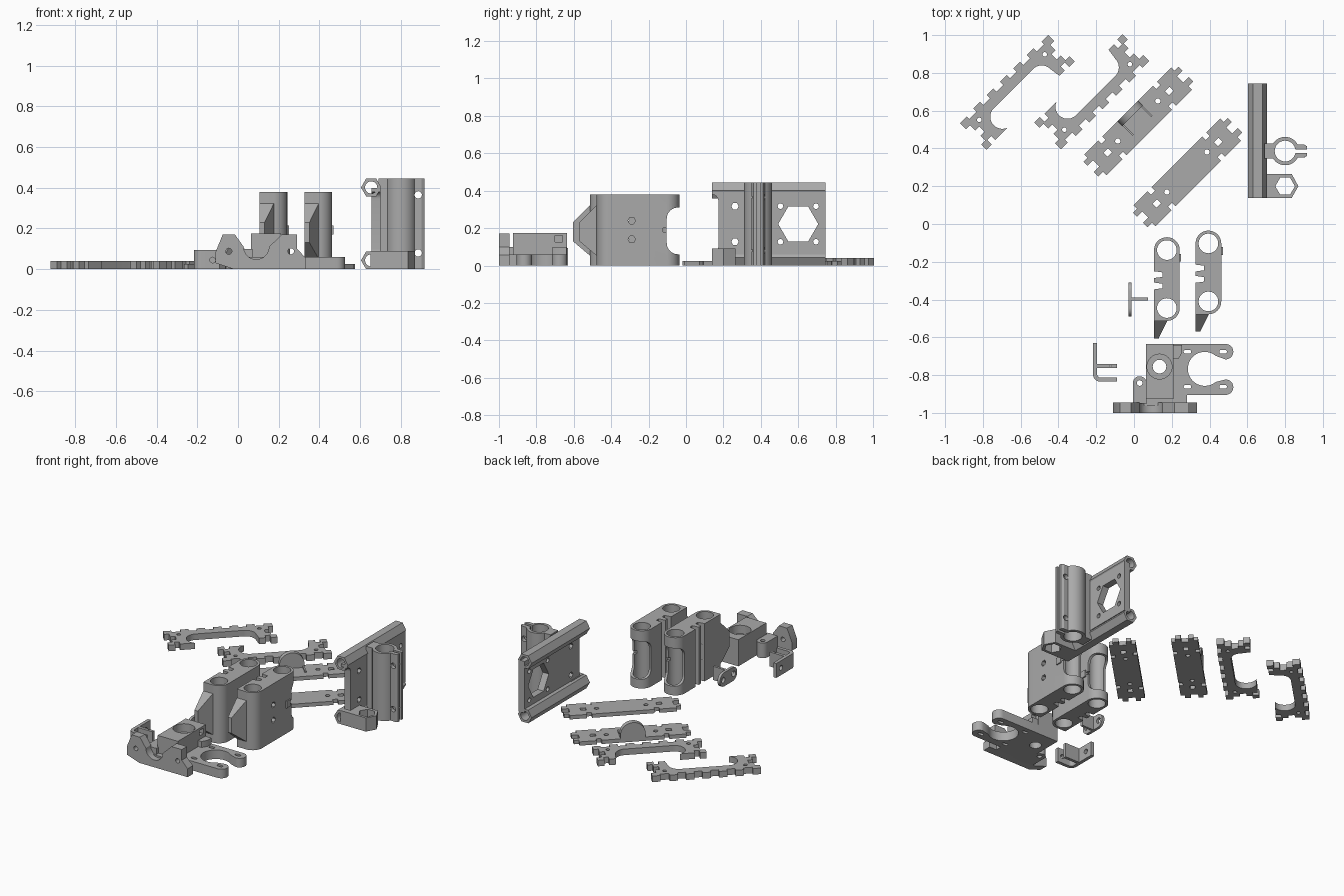
import bpy, bmesh
from math import sin, cos, pi, radians
from mathutils import Matrix

if "Cube" in bpy.data.objects:
    bpy.data.objects.remove(bpy.data.objects["Cube"])

gray = bpy.data.materials.new("plain gray")
gray.use_nodes = True
gray.diffuse_color = (0.4, 0.4, 0.4, 1)
gray.node_tree.nodes["Principled BSDF"].inputs["Base Color"].default_value = (0.4, 0.4, 0.4, 1)
parts = []


def arc(cx, cy, r, a0, a1, n=12):
    angles = [radians(a0 + (a1 - a0) * i / n) for i in range(n + 1)]
    return [(cx + r * cos(a), cy + r * sin(a)) for a in angles]


def ring(cx, cy, r, n=32):
    return arc(cx, cy, r, 0, 360, n)[:-1]


def box(a0, b0, a1, b1):
    return [(a0, b0), (a1, b0), (a1, b1), (a0, b1)]


def slot(cx, cy, half, r):
    return arc(cx + half, cy, r, -90, 90) + arc(cx - half, cy, r, 90, 270)


def mirror(points):
    return [(-a, b) for a, b in reversed(points)]


def finish(name, mesh):
    """Weld the mesh, fix its normals and link it as a part."""
    bm = bmesh.new()
    bm.from_mesh(mesh)
    bmesh.ops.remove_doubles(bm, verts=bm.verts, dist=0.0001)
    bmesh.ops.recalc_face_normals(bm, faces=bm.faces)
    bm.to_mesh(mesh)
    bm.free()
    mesh.materials.clear()
    mesh.materials.append(gray)
    obj = bpy.data.objects.new(name, mesh)
    bpy.context.collection.objects.link(obj)
    parts.append(obj)
    return obj


def extrude(name, loops, lo, hi, axis="z", place=None):
    """Fill an outline with holes and extrude it along an axis."""
    curve = bpy.data.curves.new(name, "CURVE")
    curve.dimensions = "2D"
    curve.fill_mode = "BOTH"
    curve.extrude = (hi - lo) / 2
    for loop in loops:
        spline = curve.splines.new("POLY")
        spline.points.add(len(loop) - 1)
        for point, (a, b) in zip(spline.points, loop):
            point.co = (a, b, 0, 1)
        spline.use_cyclic_u = True
    temp = bpy.data.objects.new(name, curve)
    bpy.context.collection.objects.link(temp)
    graph = bpy.context.evaluated_depsgraph_get()
    mesh = bpy.data.meshes.new_from_object(temp.evaluated_get(graph))
    bpy.data.objects.remove(temp)
    for v in mesh.vertices:
        a, b, h = v.co.x, v.co.y, v.co.z + (lo + hi) / 2
        v.co = {"z": (a, b, h), "y": (a, h, b), "x": (h, a, b)}[axis]
    if place:
        mesh.transform(place)
    return finish(name, mesh)


def cut(obj, loops, lo, hi, axis):
    """Remove extruded outlines from a part."""
    for loop in loops:
        tool = extrude("cutter", [loop], lo, hi, axis)
        parts.remove(tool)
        mod = obj.modifiers.new("cut", "BOOLEAN")
        mod.operation, mod.solver, mod.object = "DIFFERENCE", "EXACT", tool
        graph = bpy.context.evaluated_depsgraph_get()
        mesh = bpy.data.meshes.new_from_object(obj.evaluated_get(graph))
        obj.modifiers.clear()
        obj.data = mesh
        bpy.data.objects.remove(tool)


def diagonal(x, y):
    return Matrix.Translation((x, y, 0)) @ Matrix.Rotation(pi / 4, 4, "Z")


# Curved side plates with tabs along the spine
end = [(.22, -.09), (.26, -.09), (.26, -.06), (.29, -.06), (.29, -.095), (.33, -.095),
       (.33, -.055), (.3, -.055), (.3, -.02), (.27, -.02), (.27, .02), (.3, .02),
       (.3, .06), (.33, .06), (.33, .105), (.28, .105), (.28, .085)]
tabs = []
for u in (.2, .1, 0, -.1, -.2):
    tabs += [(u + .025, .085), (u + .025, .11), (u - .025, .11), (u - .025, .085)]
inner = arc(-.147, -.03, .064, 250, 90, 16) + arc(.147, -.03, .064, 90, 0, 10)
outline = end + tabs + mirror(end)[:-1] + inner
holes = [ring(s * .245, .045, .012, 16) for s in (-1, 1)]
extrude("left_side_plate", [outline] + holes, 0, .04, place=diagonal(-.614, .693))
flip = [[(a, -b) for a, b in loop] for loop in [outline] + holes]
extrude("right_side_plate", flip, 0, .04, place=diagonal(-.227, .704))

# Straight plates with notched ends
end = [(.17, -.085), (.17, -.06), (.2, -.06), (.2, -.085), (.32, -.085), (.32, -.06), (.355, -.06),
       (.355, -.025), (.315, -.025), (.315, .02), (.355, .02), (.355, .05), (.325, .05),
       (.325, .075), (.22, .075), (.22, .05), (.19, .05), (.19, .075)]
outline = end + mirror(end)
holes = [ring(s * .15, 0, .014, 16) for s in (-1, 1)] + [box(s * .23 - .017, -.02, s * .23 + .017, .01) for s in (-1, 1)]
extrude("plain_plate", [outline] + holes, 0, .025, place=diagonal(.28, .275))
extrude("domed_plate", [outline] + holes, 0, .025, place=diagonal(.02, .545))
dome = [(-.076, 0)] + arc(0, .05, .076, 180, 0, 20) + [(.076, 0)]
extrude("plate_dome", [dome], .04, .075, "y", diagonal(.02, .545))
for s in (-1, 1):
    extrude("dome_rib", [box(s * .07 - .005, -.035, s * .07 + .005, .05)], 0, .035, place=diagonal(.02, .545))

# Tall rod blocks with two bores, side slots, a rear window and a wedge tail
for name, x, y0, y1 in (("inner", .174, -.445, -.138), ("outer", .394, -.41, -.103)):
    r, left = .068, x - .068
    body = arc(x, y0, r, -90, 0) + arc(x, y1, r, 0, 180, 24)
    for y in (y1 - .13, y1 - .19):
        body += [(left, y + .018), (left + .045, y + .012), (left + .045, y - .012), (left, y - .018)]
    body += [(left, y0 - r)]
    block = extrude(name + "_rod_block", [body, ring(x, y0, .052), ring(x, y1, .052)], 0, .38)
    window = arc(y1 + .06, .25, .06, 90, 180, 8) + arc(y1 + .06, .12, .06, 180, 270, 8)
    window += [(y1 + .1, .06), (y1 + .1, .31)]
    cut(block, [window], x - .1, x + .1, "x")
    cut(block, [ring(y0 + .12, z, .02, 6) for z in (.14, .24)], x - .1, x + .1, "x")
    cut(block, [box(y1 - .02, .18, y1 + .03, .2)], x + .03, x + .1, "x")
    extrude(name + "_block_nub", [box(y1 - .06, .17, y1 - .02, .215)], x + .05, x + .076, "x")
    bm = bmesh.new()
    yb = y0 - .03
    for xa, xb, y, za, zb in ((left, x + .02, yb, .02, .36), (left, left + .025, y0 - .16, .13, .23)):
        for px, pz in box(xa, za, xb, zb):
            bm.verts.new((px, y, pz))
    bmesh.ops.convex_hull(bm, input=bm.verts)
    mesh = bpy.data.meshes.new("tail")
    bm.to_mesh(mesh)
    bm.free()
    tail = finish(name + "_block_tail", mesh)
    cut(tail, [ring(x, y0, .052)], -.1, .5, "z")

# Motor frame: two hexagonal tube rails and a pierced web
for name, z in (("lower", .0435), ("upper", .4015)):
    extrude(name + "_rail", [ring(.654, z, .05, 6), ring(.654, z, .03, 24)], .138, .745, "y")
web = [(.138, .06)] + arc(.138, .1, .035, -90, 0, 6) + arc(.138, .345, .035, 0, 90, 6)
web += [(.138, .4), (.745, .4), (.745, .06)]
holes = [ring(.6, .222, .107, 6)] + [ring(y, z, .015, 16) for y in (.505, .695) for z in (.127, .317)]
holes += [ring(.262, z, .02, 6) for z in (.127, .317)]
extrude("frame_web", [web] + holes, .655, .7, "x")

# Split clamp tube joined to the frame
clamp = arc(.8, .386, .075, 28, 332, 40) + [(.9, .351), (.915, .36), (.915, .377)]
clamp += arc(.8, .386, .055, -10, -350, 40) + [(.915, .395), (.915, .412), (.9, .421)]
tube = extrude("clamp_tube", [clamp], 0, .445)
cut(tube, [ring(.885, z, .018, 16) for z in (.08, .365)], .3, .5, "y")
extrude("clamp_bridge", [box(.69, .346, .735, .426)], 0, .445)
trap = [(.65, .138), (.835, .138), (.87, .2), (.835, .265), (.65, .265)]
extrude("nut_trap", [trap, ring(.8, .2, .052, 6)], .0, .09)

# Cradle bracket: notched front wall, tower, forked foot and hinge ear
wall = [(-.02, 0), (.333, 0), (.333, .055), (.29, .1), (.29, .17), (.215, .17)]
wall += arc(.09, .11, .062, 0, -180, 16)
wall += [(-.015, .17), (-.075, .17), (-.11, .085), (-.11, .03)]
holes = [ring(x, .088, .015, 16) for x in (-.045, .26)]
extrude("cradle_wall", [wall] + holes, -1, -.945, "y")
extrude("cradle_link", [box(.03, -.96, .28, -.9)], 0, .06)
tower = extrude("cradle_tower", [box(.063, -.926, .21, -.635), ring(.135, -.755, .036)], 0, .175)
cut(tower, [ring(.135, -.755, .066)], .12, .2, "z")
cut(tower, [box(-.7, .125, -.66, .16)], .17, .3, "x")
extrude("tower_gusset", [[(.2, -.64), (.255, -.64), (.255, -.68), (.235, -.715), (.2, -.715)]], 0, .1)
fork = [(.2, -.905)] + arc(.485, -.864, .041, -90, 90) + arc(.375, -.767, .09, -50, -310, 30)
fork += arc(.485, -.676, .041, -90, 90) + [(.2, -.635)]
holes = [slot(x, y, .01, .01) for x in (.283, .472) for y in (-.676, -.862)]
extrude("forked_foot", [fork] + holes, 0, .06)
ear = arc(.03, -.842, .036, 0, 180) + [(-.006, -.95), (.07, -.95), (.07, -.842)]
extrude("hinge_ear", [ear, ring(.03, -.842, .015, 16)], 0, .1)

# Small hooked bracket with a second short leg
hook = [(-.217, -.63)] + arc(-.177, -.795, .04, 180, 270, 8) + [(-.09, -.835), (-.09, -.813)]
hook += arc(-.177, -.795, .018, 270, 180, 8) + [(-.195, -.63)]
bracket = extrude("hook_bracket", [hook], 0, .095)
cut(bracket, [ring(-.125, .045, .014, 16)], -.86, -.78, "y")
cut(bracket, [ring(-.68, .048, .016, 16)], -.25, -.17, "x")
extrude("hook_short_leg", [box(-.2, -.762, -.09, -.742), ring(-.125, -.752, .004, 8)], 0, .095)

# Small tee bracket with a round-ended plate
extrude("tee_plate", [slot(-.4, .045, .045, .045)] + [ring(-.4 + s * .055, .045, .018, 16) for s in (-1, 1)],
        -.03, -.012, "x")
extrude("tee_leg", [box(-.015, 0, .075, .09)], -.406, -.39, "y")

# Smooth the round walls and keep the hard edges
bpy.ops.object.select_all(action="DESELECT")
for obj in parts:
    obj.select_set(True)
bpy.context.view_layer.objects.active = parts[0]
bpy.ops.object.shade_smooth_by_angle(angle=radians(30))
